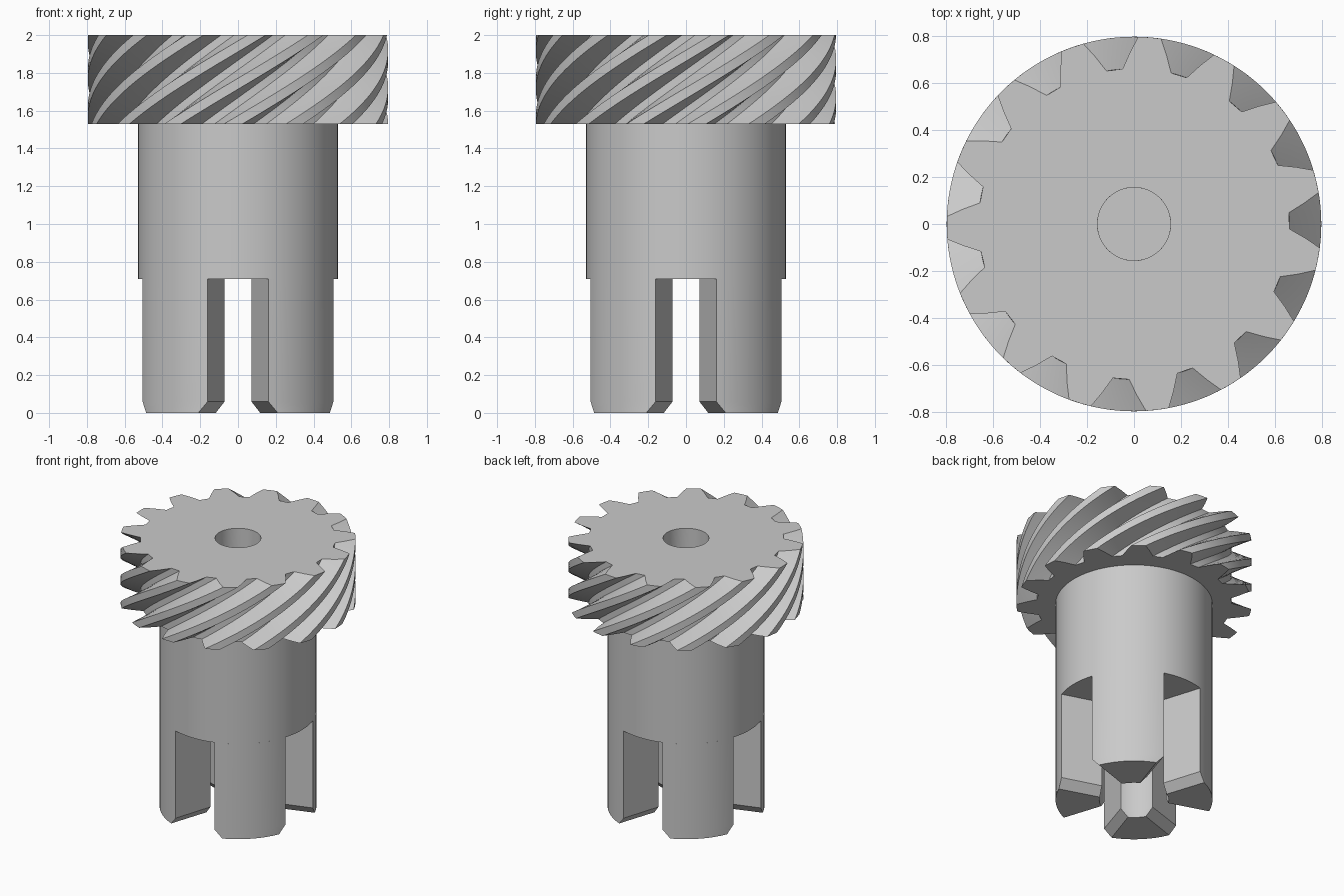
import bpy
import bmesh
from math import radians, cos, sin

cube = bpy.data.objects.get("Cube")
if cube:
    bpy.data.objects.remove(cube)

BODY_R, BORE_R, HOLE_R = 0.53, 0.235, 0.155
SLOT_TOP, GEAR_BASE, TOP = 0.71, 1.53, 2.0
TEETH, ROOT_R, TIP_R, TWIST = 15, 0.66, 0.795, 57

steel = bpy.data.materials.new("steel_grey")
steel.use_nodes = True
colour = (0.59, 0.59, 0.59, 1)
steel.diffuse_color = colour
steel.node_tree.nodes["Principled BSDF"].inputs["Base Color"].default_value = colour


def polar(r, degrees, z):
    a = radians(degrees)
    return (r * cos(a), r * sin(a), z)


def loft(name, rings, closed=False):
    """Skin a stack of equal point loops; cap the ends or close into a tube."""
    bm = bmesh.new()
    loops = [[bm.verts.new(p) for p in ring] for ring in rings]
    pairs = list(zip(loops, loops[1:]))
    if closed:
        pairs.append((loops[-1], loops[0]))
    else:
        bm.faces.new(loops[0])
        bm.faces.new(loops[-1])
    for low, high in pairs:
        n = len(low)
        for i in range(n):
            j = (i + 1) % n
            bm.faces.new((low[i], low[j], high[j], high[i]))
    bmesh.ops.recalc_face_normals(bm, faces=bm.faces)
    mesh = bpy.data.meshes.new(name)
    bm.to_mesh(mesh)
    bm.free()
    mesh.materials.append(steel)
    obj = bpy.data.objects.new(name, mesh)
    bpy.context.collection.objects.link(obj)
    bpy.ops.object.select_all(action='DESELECT')
    obj.select_set(True)
    bpy.context.view_layer.objects.active = obj
    bpy.ops.object.shade_smooth_by_angle(angle=radians(25))


# Helical gear: tooth outline twisted upward, with a round hole in the middle
pitch = 360 / TEETH
gap = [(-8.5, TIP_R), (-5.9, 0.73), (-3, ROOT_R), (3, ROOT_R),
       (5.9, 0.73), (8.5, TIP_R), (12, TIP_R)]
outline = [(1.2 + k * pitch + a, r) for k in range(TEETH) for a, r in gap]
STEPS = 30
outer, inner = [], []
for s in range(STEPS + 1):
    t = s / STEPS
    z = GEAR_BASE + (TOP - GEAR_BASE) * t
    turn = TWIST * (t - 1)
    outer.append([polar(r, a + turn, z) for a, r in outline])
    inner.append([polar(HOLE_R, a + turn, z) for a, r in outline])
loft("helical_gear", outer + inner[::-1], closed=True)

# Shaft body
SIDES = 96
loft("shaft_body", [[polar(BODY_R, 360 * i / SIDES, z) for i in range(SIDES)]
                    for z in (SLOT_TOP, GEAR_BASE)])


# Four clutch legs: ring sectors with chamfered sides at the foot
def sector(outer_start, inner_start, middle, z, n=16):
    def arc(r, start):
        half = 45 - start
        return [polar(r, middle - half + 2 * half * i / n, z) for i in range(n + 1)]
    return arc(BODY_R, outer_start) + arc(BORE_R, inner_start)[::-1]


for k, name in enumerate(("back_left", "back_right", "front_right", "front_left")):
    middle = 45 + 90 * k
    loft(name + "_leg", [sector(23.4, 30, middle, 0),
                         sector(17.6, 17.6, middle, 0.06),
                         sector(17.6, 17.6, middle, SLOT_TOP)])
